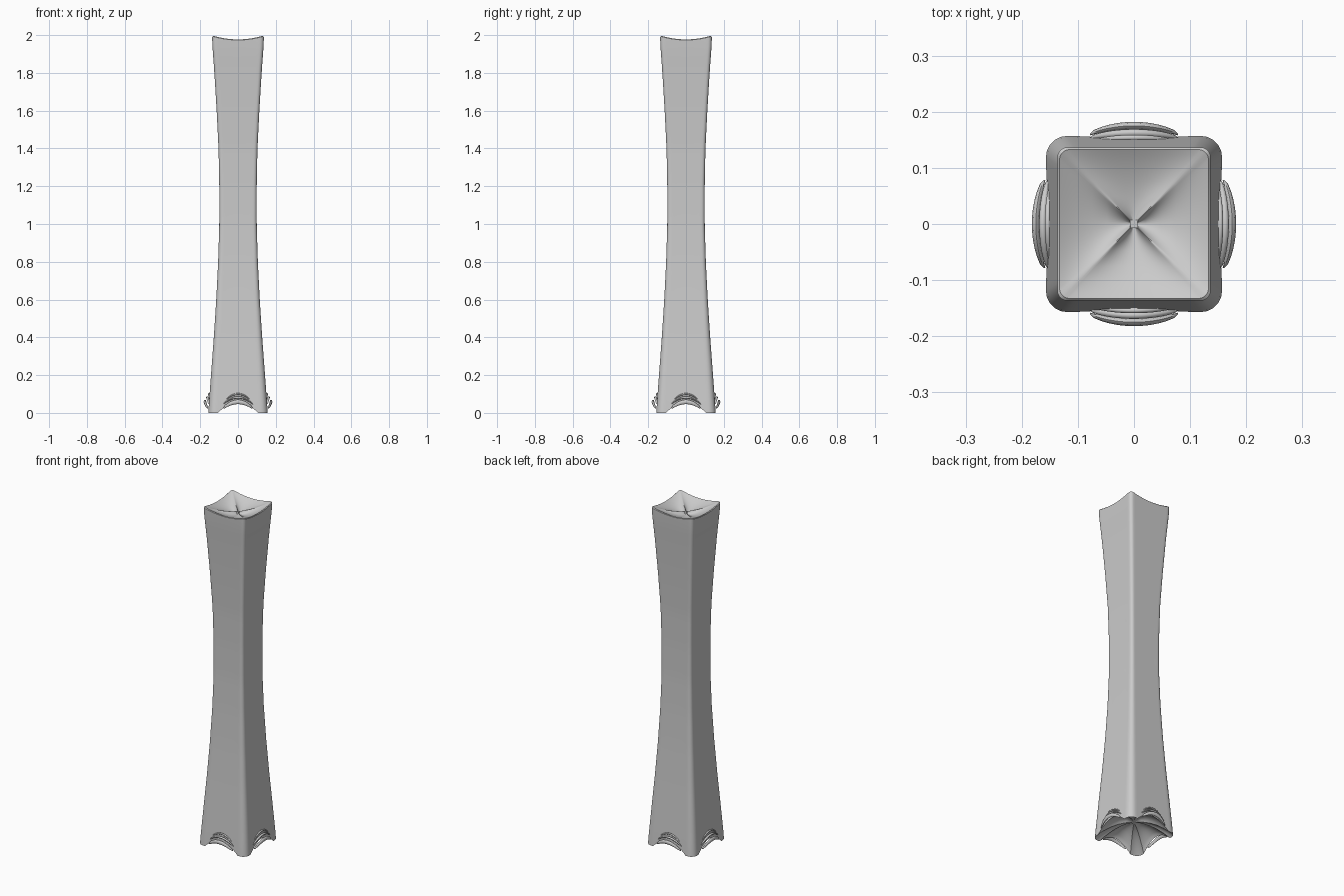
import bpy, bmesh, math

if "Cube" in bpy.data.objects:
    bpy.data.objects.remove(bpy.data.objects["Cube"])

# half-width of the waisted column by height
PROFILE = [(0, .157), (.05, .154), (.2, .143), (.4, .128), (.6, .115), (.8, .105),
           (1.0, .099), (1.2, .099), (1.4, .103), (1.6, .113), (1.8, .125), (1.95, .136), (2.0, .137)]


def half_width(z):
    for (a, ra), (b, rb) in zip(PROFILE, PROFILE[1:]):
        if z <= b:
            return ra + (rb - ra) * (z - a) / (b - a)
    return PROFILE[-1][1]


def outline(corner):
    """Unit rounded square: list of (x, y, position along side)."""
    pts = []
    for k in range(4):
        side = [(-1, -(1 - corner) + 2 * (1 - corner) * i / 20) for i in range(21)]
        side += [(-(1 - corner) - corner * math.cos(a), (1 - corner) + corner * math.sin(a))
                 for a in (math.radians(d) for d in (18, 36, 54, 72))]
        c, s = round(math.cos(-k * math.pi / 2)), round(math.sin(-k * math.pi / 2))
        pts += [(x * c - y * s, x * s + y * c, min(abs(x), abs(y))) for x, y in side]
    return pts


def finish(name, bm, angle=40):
    bmesh.ops.recalc_face_normals(bm, faces=bm.faces)
    me = bpy.data.meshes.new(name)
    bm.to_mesh(me)
    bm.free()
    ob = bpy.data.objects.new(name, me)
    bpy.context.collection.objects.link(ob)
    bpy.ops.object.select_all(action='DESELECT')
    bpy.context.view_layer.objects.active = ob
    ob.select_set(True)
    bpy.ops.object.shade_smooth_by_angle(angle=math.radians(angle))
    return ob


def bridge(bm, rings, closed_path=False):
    for a, b in zip(rings, rings[1:]):
        for i in range(len(a)):
            j = (i + 1) % len(a)
            bm.faces.new((a[i], a[j], b[j], b[i]))


# column: vaulted underside, waisted shaft, dished top
def low(t):
    return .055 * max(0, 1 - (t / .68) ** 2)


def high(t):
    return 2.0 - .02 * max(0, 1 - t * t)


bm = bmesh.new()
rings = []
for s in (.08, .25, .45, .65, .85, .97):
    rings.append([bm.verts.new((x * .157 * s, y * .157 * s, low(t) * s + .085 * (1 - s * s)))
                  for x, y, t in outline(.24)])
STEPS = 40
for k in range(STEPS + 1):
    u = k / STEPS
    ring = []
    for x, y, t in outline(.24 - .1 * u):
        z = low(t) + (high(t) - .006 - low(t)) * u
        r = half_width(z)
        ring.append(bm.verts.new((x * r, y * r, z)))
    rings.append(ring)
for s in (.97, .9, .75, .55, .35, .15, .05):
    rings.append([bm.verts.new((x * .137 * s, y * .137 * s,
                                high(t) - .045 * (1 - s * s) + .0 * s))
                  for x, y, t in outline(.14)])
bridge(bm, rings)
bm.faces.new(rings[0])
bm.faces.new(rings[-1])
finish("column", bm)


# stepped arched lips above each foot opening
def arch_lip(name, turn, width, foot, rise, inner, depth, thick, bulge):
    bm = bmesh.new()
    c, s = math.cos(turn), math.sin(turn)
    rings = []
    for i in range(25):
        t = -1 + 2 * i / 24
        f = 1 - t * t
        x, z = width * t, foot + rise * f
        g = .25 + .75 * math.sqrt(f)
        y0 = inner + bulge * f
        ring = []
        for k in range(8):
            a = k * math.pi / 4
            y = -(y0 + depth * g * (.5 + .5 * math.cos(a)))
            ring.append(bm.verts.new((x * c - y * s, x * s + y * c,
                                      z + thick * g * math.sin(a))))
        rings.append(ring)
    bridge(bm, rings)
    bm.faces.new(rings[0])
    bm.faces.new(rings[-1])
    finish(name, bm, 50)


for n, side in enumerate(("front", "right", "back", "left")):
    turn = n * math.pi / 2
    arch_lip(side + "_upper_lip", turn, .07, .065, .035, .146, .010, .005, .003)
    arch_lip(side + "_middle_lip", turn, .08, .045, .037, .150, .013, .006, .006)
    arch_lip(side + "_lower_lip", turn, .078, .025, .033, .158, .014, .012, .010)
